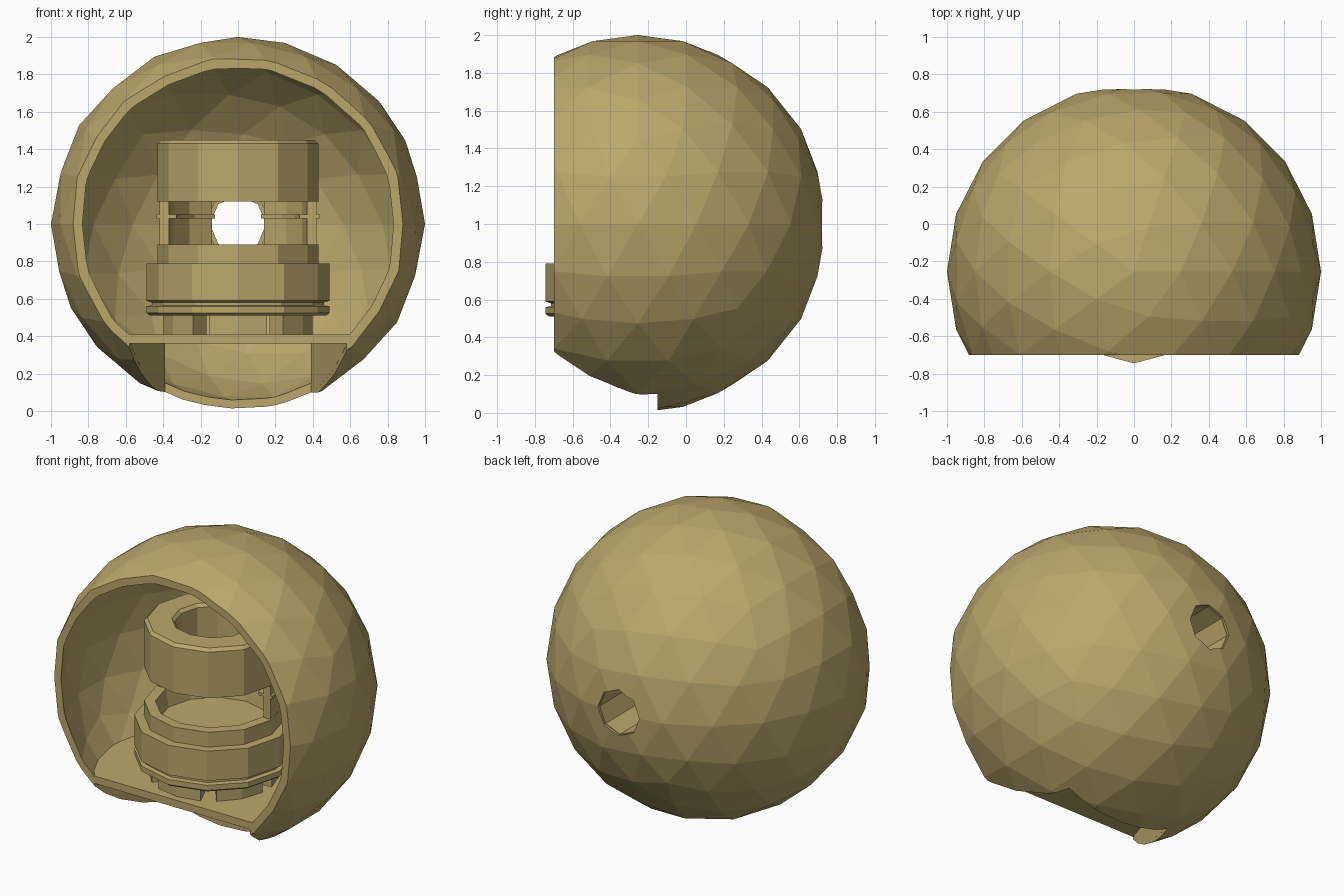
import bpy, bmesh
from math import sin, cos, radians
from mathutils import Matrix, Vector

if "Cube" in bpy.data.objects:
    bpy.data.objects.remove(bpy.data.objects["Cube"])

CY = -0.255                      # y of the ball and column axis
mat = bpy.data.materials.new("sand")
mat.diffuse_color = (0.5, 0.39, 0.15, 1)
mat.use_nodes = True
mat.node_tree.nodes["Principled BSDF"].inputs["Base Color"].default_value = mat.diffuse_color


def finish(name, bm):
    bmesh.ops.remove_doubles(bm, verts=bm.verts, dist=1e-5)
    bmesh.ops.dissolve_degenerate(bm, edges=bm.edges, dist=1e-5)
    bmesh.ops.recalc_face_normals(bm, faces=bm.faces)
    me = bpy.data.meshes.new(name)
    bm.to_mesh(me)
    bm.free()
    me.materials.append(mat)
    ob = bpy.data.objects.new(name, me)
    bpy.context.collection.objects.link(ob)
    return ob


def ball(name, r):
    bm = bmesh.new()
    bmesh.ops.create_icosphere(bm, subdivisions=3, radius=r,
                               matrix=Matrix.Translation((0, CY, 1)))
    return finish(name, bm)


def prism(name, pts, z0, z1):
    bm = bmesh.new()
    f = bm.faces.new([bm.verts.new((x, y, z0)) for x, y in pts])
    ext = bmesh.ops.extrude_face_region(bm, geom=[f], use_keep_orig=True)
    for v in ext["geom"]:
        if isinstance(v, bmesh.types.BMVert):
            v.co.z = z1
    return finish(name, bm)


def lathe(name, profile, n=12, a0=0, a1=360, matrix=Matrix.Translation((0, CY, 0))):
    bm = bmesh.new()
    full = a1 - a0 == 360
    rings = []
    for i in range(n if full else n + 1):
        a = radians(a0 + (a1 - a0) * i / n)
        rings.append([bm.verts.new(matrix @ Vector((r * cos(a), r * sin(a), z)))
                      for r, z in profile])
    m = len(profile)
    for i in range(n):
        p, q = rings[i], rings[(i + 1) % len(rings)]
        for j in range(m):
            k = (j + 1) % m
            if profile[j][0] + profile[k][0] > 0:
                bm.faces.new((p[j], q[j], q[k], p[k]))
    if not full:
        bm.faces.new(rings[0])
        bm.faces.new(rings[-1])
    return finish(name, bm)


def boolean(ob, cutter, op="DIFFERENCE"):
    mod = ob.modifiers.new("cut", "BOOLEAN")
    mod.object, mod.operation, mod.solver = cutter, op, "EXACT"
    bpy.context.view_layer.objects.active = ob
    bpy.ops.object.modifier_apply(modifier=mod.name)
    bpy.data.objects.remove(cutter)


def rect(r0, r1, z0, z1):
    return [(r0, z0), (r1, z0), (r1, z1), (r0, z1)]


def box_pts(x, y0, y1):
    return [(-x, y0), (x, y0), (x, y1), (-x, y1)]


along_y = Matrix.Translation((0, 0, 1)) @ Matrix.Rotation(radians(-90), 4, "X")

# Hollow ball: open front, foot notch below the floor, hole at the back
shell = ball("ball_shell", 1.0)
boolean(shell, ball("inner_cutter", 0.955))
boolean(shell, prism("front_cutter", box_pts(1.5, -2, -0.70), -1, 3))
boolean(shell, prism("notch_cutter",
        [(-0.64, -0.87), (0.64, -0.87), (0.39, -0.15), (-0.39, -0.15)], -0.2, 0.36))
boolean(shell, lathe("hole_cutter", [(0, 0.4), (0.155, 0.4), (0.155, 1.2), (0, 1.2)],
                     n=8, matrix=along_y))

# Floor, trimmed to the ball
floor = prism("floor", box_pts(1.2, -0.70, 1.0), 0.36, 0.41)
boolean(floor, ball("floor_trim", 0.965), "INTERSECT")

# Slanted walls beside the notch
for s, side in ((-1, "left"), (1, "right")):
    wall = prism("notch_wall_" + side,
                 [(s * 0.58, -0.70), (s * 0.62, -0.70), (s * 0.43, -0.15), (s * 0.39, -0.15)],
                 -0.1, 0.365)
    boolean(wall, ball("wall_trim", 0.975), "INTERSECT")

# Tube leading in from the back hole
lathe("back_tube", rect(0.15, 0.175, 0.33, 0.705), n=8, matrix=along_y)

# Feet under the column
for i in range(6):
    lathe("column_foot", rect(0.28, 0.40, 0.405, 0.52), n=2, a0=i * 60 + 7, a1=i * 60 + 53)

# Lower cup with its flanges
lathe("lower_cup", [(0, 0.51), (0.47, 0.51), (0.49, 0.525), (0.49, 0.56), (0.46, 0.565),
                    (0.46, 0.58), (0.49, 0.59), (0.49, 0.79), (0.43, 0.79), (0.43, 0.89),
                    (0.36, 0.89), (0.34, 0.77), (0, 0.77)])

# Rear supports and their lips, with a gap for the tube
for a0, side in ((0, "right"), (112, "left")):
    lathe("rear_support_" + side, rect(0.37, 0.42, 0.88, 1.13), n=3, a0=a0, a1=a0 + 68)
    lathe("support_lip_" + side, rect(0.33, 0.435, 1.03, 1.05), n=3, a0=a0, a1=a0 + 68)

# Upper ring
lathe("upper_ring", [(0.24, 1.12), (0.43, 1.12), (0.43, 1.43), (0.41, 1.45),
                     (0.26, 1.45), (0.24, 1.43)])
